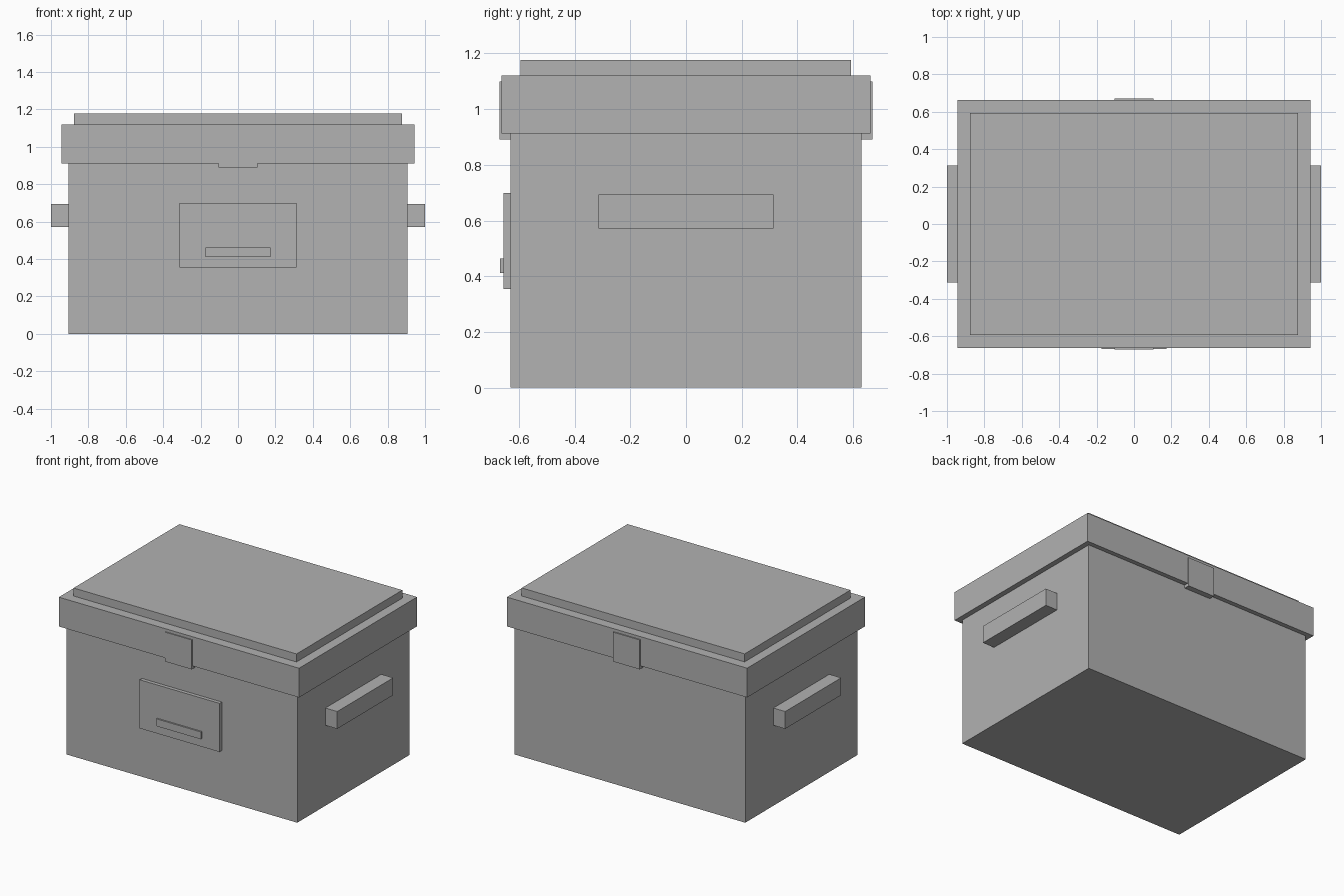
import bpy
import bmesh
from mathutils import Vector

if "Cube" in bpy.data.objects:
    bpy.data.objects.remove(bpy.data.objects["Cube"])

grey = bpy.data.materials.new("plain grey")
grey.diffuse_color = (0.445, 0.445, 0.445, 1)
grey.use_nodes = True
grey.node_tree.nodes["Principled BSDF"].inputs["Base Color"].default_value = grey.diffuse_color


def box(name, x, y, z):
    """Flat-faced box spanning the (low, high) range on each axis."""
    low, high = Vector((x[0], y[0], z[0])), Vector((x[1], y[1], z[1]))
    bm = bmesh.new()
    bmesh.ops.create_cube(bm, size=1)
    for v in bm.verts:
        v.co = Vector([l + (c + 0.5) * (h - l) for l, c, h in zip(low, v.co, high)])
    mesh = bpy.data.meshes.new(name)
    bm.to_mesh(mesh)
    bm.free()
    mesh.materials.append(grey)
    obj = bpy.data.objects.new(name, mesh)
    bpy.context.collection.objects.link(obj)
    return obj


# Body and two-step lid
box("body", (-0.907, 0.907), (-0.63, 0.63), (0, 0.912))
box("lid", (-0.944, 0.944), (-0.663, 0.662), (0.912, 1.12))
box("lid_top_plate", (-0.876, 0.876), (-0.594, 0.593), (1.12, 1.177))

# Clasps on front and back, reaching just below the lid rim
box("front_clasp", (-0.105, 0.105), (-0.67, -0.63), (0.89, 1.099))
box("back_clasp", (-0.105, 0.105), (0.63, 0.67), (0.89, 1.099))

# Side handles
box("left_handle", (-1.0, -0.907), (-0.314, 0.314), (0.571, 0.694))
box("right_handle", (0.907, 1.0), (-0.314, 0.314), (0.571, 0.694))

# Front label plate with its small raised bar
box("label_plate", (-0.314, 0.314), (-0.656, -0.63), (0.354, 0.699))
box("label_bar", (-0.175, 0.175), (-0.667, -0.656), (0.411, 0.463))
